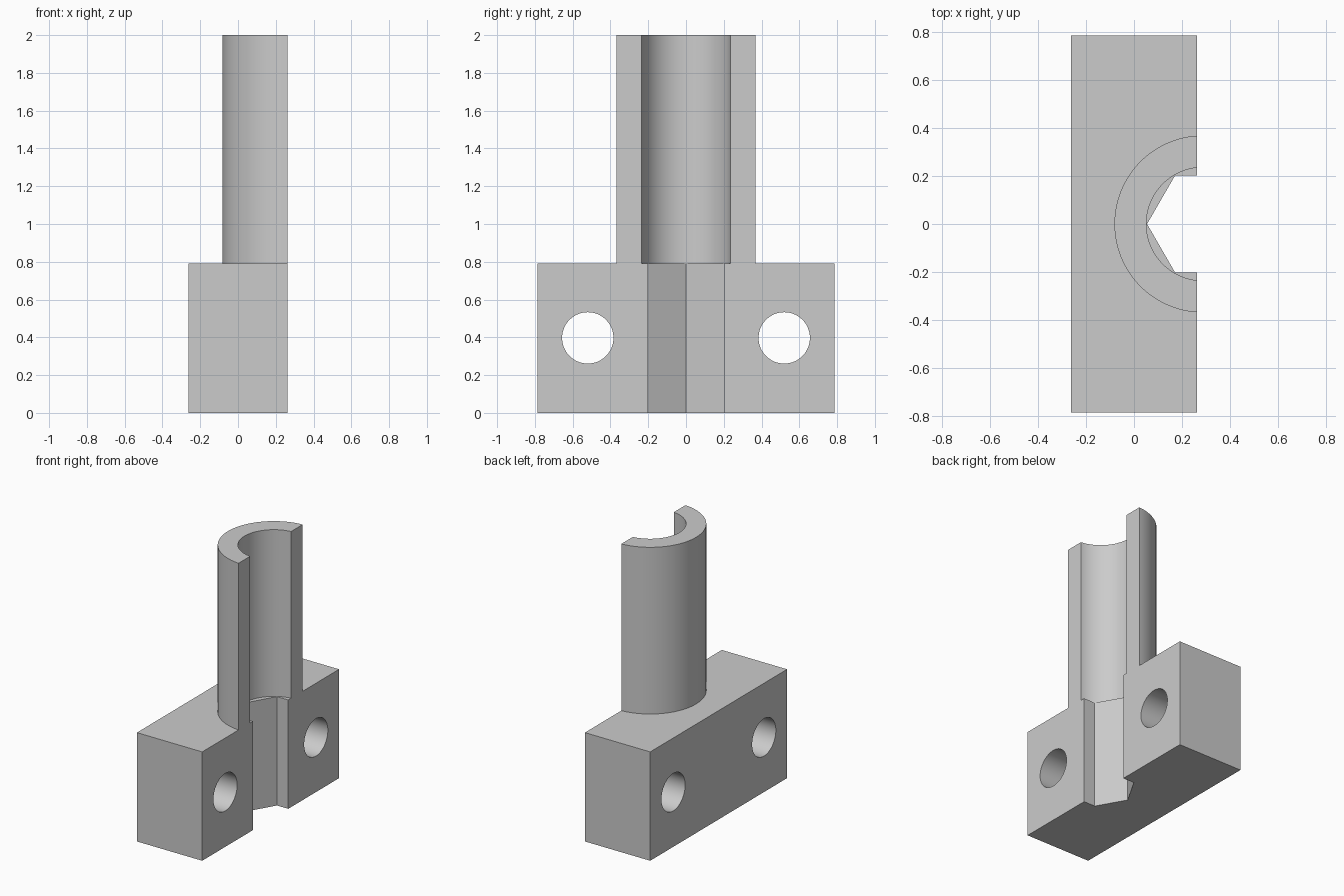
import bpy
import bmesh
from math import acos, cos, sin, pi, radians
from mathutils import Matrix

if "Cube" in bpy.data.objects:
    bpy.data.objects.remove(bpy.data.objects["Cube"], do_unlink=True)

AXIS_X = 0.2875                    # vertical axis of the bore and hex pocket
FACE_X = 0.262                     # flat mating face
HALF_Y, BLOCK_TOP, TOP = 0.785, 0.79, 2.0
OUTER_R, INNER_R, HEX_R = 0.369, 0.236, 0.233
HOLE_Y, HOLE_Z, HOLE_R = 0.52, 0.397, 0.136

grey = bpy.data.materials.new("light grey")
grey.use_nodes = True
colour = (0.6, 0.6, 0.6, 1)
grey.diffuse_color = colour
grey.node_tree.nodes["Principled BSDF"].inputs["Base Color"].default_value = colour


def make_object(name, bm):
    bmesh.ops.recalc_face_normals(bm, faces=bm.faces)
    mesh = bpy.data.meshes.new(name)
    bm.to_mesh(mesh)
    bm.free()
    mesh.materials.append(grey)
    obj = bpy.data.objects.new(name, mesh)
    bpy.context.collection.objects.link(obj)
    return obj


def prism(name, outline, bottom, top):
    bm = bmesh.new()
    base = bm.faces.new([bm.verts.new((x, y, bottom)) for x, y in outline])
    new = bmesh.ops.extrude_face_region(bm, geom=[base], use_keep_orig=True)["geom"]
    verts = [v for v in new if isinstance(v, bmesh.types.BMVert)]
    bmesh.ops.translate(bm, verts=verts, vec=(0, 0, top - bottom))
    return make_object(name, bm)


def arc(radius, steps=64):
    # Arc around the bore axis, ending on the mating face
    start = acos((FACE_X - AXIS_X) / radius)
    angles = [start + (2 * pi - 2 * start) * i / steps for i in range(steps + 1)]
    return [(AXIS_X + radius * cos(a), radius * sin(a)) for a in angles]


def finish(obj):
    bpy.ops.object.select_all(action="DESELECT")
    obj.select_set(True)
    bpy.context.view_layer.objects.active = obj
    bpy.ops.object.shade_smooth_by_angle(angle=radians(30))


# Mounting block with half of a hexagonal pocket in its mating face
flat = HEX_R * sin(pi / 3)
corner = AXIS_X - HEX_R / 2
block = prism("mounting_block", [
    (-FACE_X, -HALF_Y), (FACE_X, -HALF_Y), (FACE_X, -flat), (corner, -flat),
    (AXIS_X - HEX_R, 0),
    (corner, flat), (FACE_X, flat), (FACE_X, HALF_Y), (-FACE_X, HALF_Y),
], 0, BLOCK_TOP)

# Two bolt holes through the block
for side, sign in (("left", 1), ("right", -1)):
    bm = bmesh.new()
    place = Matrix.Translation((0, sign * HOLE_Y, HOLE_Z)) @ Matrix.Rotation(pi / 2, 4, "Y")
    bmesh.ops.create_cone(bm, cap_ends=True, segments=64, radius1=HOLE_R,
                          radius2=HOLE_R, depth=1, matrix=place)
    cutter = make_object(side + "_hole_cutter", bm)
    cutter.hide_render = True
    bpy.context.view_layer.objects.active = block
    cut = block.modifiers.new(side + "_hole", "BOOLEAN")
    cut.operation = "DIFFERENCE"
    cut.solver = "EXACT"
    cut.object = cutter
    bpy.ops.object.modifier_apply(modifier=cut.name)
    bpy.data.objects.remove(cutter, do_unlink=True)
finish(block)

# Half-round sleeve standing on the block
sleeve = prism("half_sleeve", arc(OUTER_R) + arc(INNER_R)[::-1], BLOCK_TOP, TOP)
finish(sleeve)
